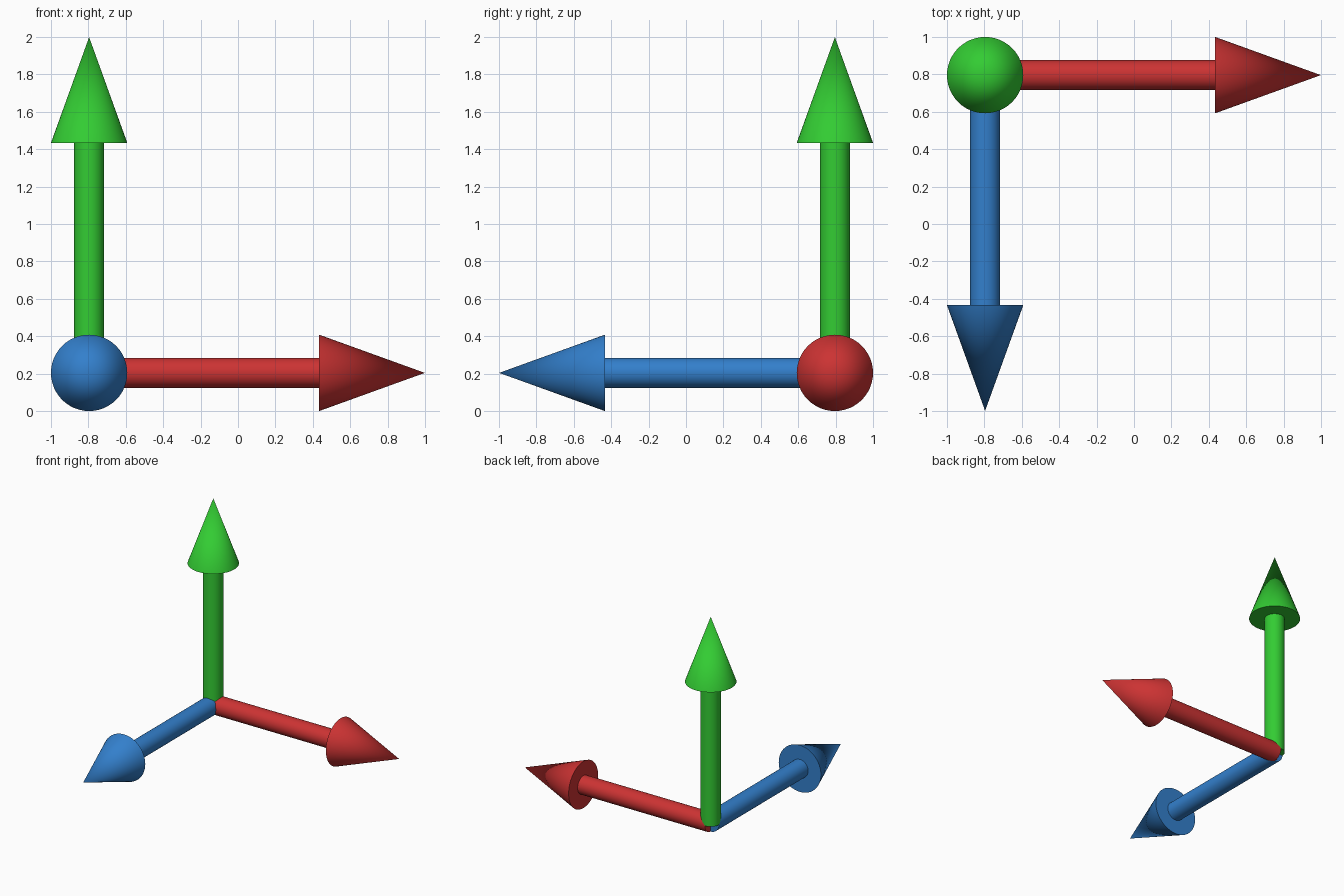
import bpy, bmesh, math
from mathutils import Matrix, Vector

if "Cube" in bpy.data.objects:
    bpy.data.objects.remove(bpy.data.objects["Cube"], do_unlink=True)

ORIGIN = Vector((-0.796, 0.796, 0.204))   # point where the three arrows meet
LENGTH, HEAD_START = 1.795, 1.23          # full arrow length, start of its cone
SHAFT_R, HEAD_R = 0.08, 0.204
SIDES = 48


def material(name, rgb):
    m = bpy.data.materials.new(name)
    m.use_nodes = True
    m.diffuse_color = (*rgb, 1)
    m.node_tree.nodes["Principled BSDF"].inputs["Base Color"].default_value = (*rgb, 1)
    return m


def tapered(name, mat, direction, start, end, r1, r2):
    """Capped cylinder or cone running along direction from the shared origin."""
    mesh = bpy.data.meshes.new(name)
    bm = bmesh.new()
    bmesh.ops.create_cone(bm, cap_ends=True, segments=SIDES, radius1=r1, radius2=r2,
                          depth=end - start,
                          matrix=Matrix.Translation((0, 0, (start + end) / 2)))
    bmesh.ops.remove_doubles(bm, verts=bm.verts, dist=1e-5)
    bm.to_mesh(mesh)
    bm.free()
    mesh.materials.append(mat)
    ob = bpy.data.objects.new(name, mesh)
    bpy.context.collection.objects.link(ob)
    ob.location = ORIGIN
    ob.rotation_euler = Vector(direction).to_track_quat('Z', 'Y').to_euler()
    bpy.ops.object.select_all(action='DESELECT')
    ob.select_set(True)
    bpy.context.view_layer.objects.active = ob
    bpy.ops.object.shade_smooth_by_angle(angle=math.radians(30))


# One arrow per axis: shaft and cone head
arrows = (
    ("red", (0.604, 0.033, 0.033), (1, 0, 0)),
    ("green", (0.033, 0.604, 0.033), (0, 0, 1)),
    ("blue", (0.033, 0.214, 0.604), (0, -1, 0)),
)
for colour, rgb, direction in arrows:
    mat = material(colour, rgb)
    tapered(colour + "_shaft", mat, direction, 0, HEAD_START, SHAFT_R, SHAFT_R)
    tapered(colour + "_arrowhead", mat, direction, HEAD_START, LENGTH, HEAD_R, 0)
